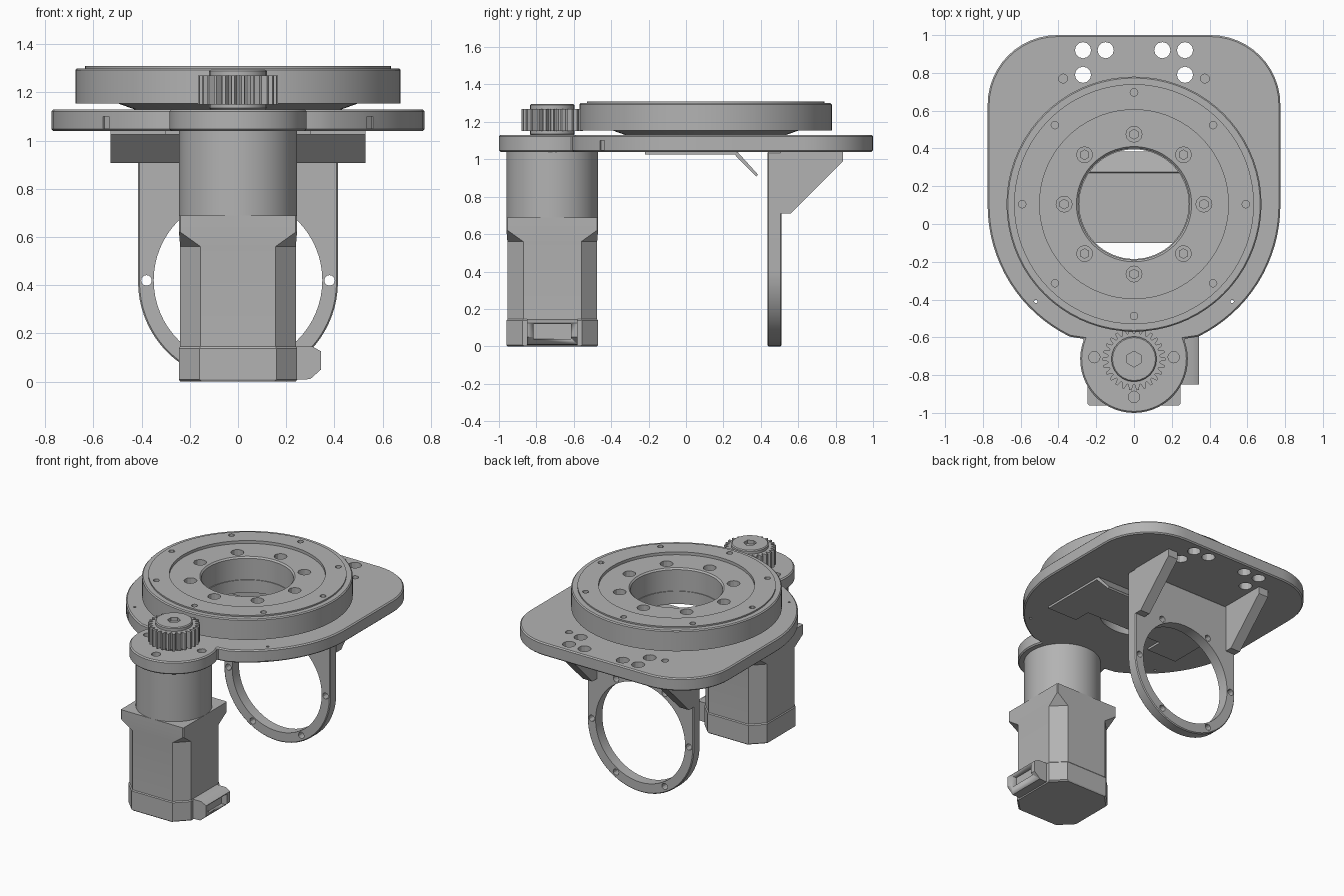
import bpy, bmesh, math
from mathutils import Matrix, Vector

if "Cube" in bpy.data.objects:
    bpy.data.objects.remove(bpy.data.objects["Cube"])

grey = bpy.data.materials.new("machined_grey")
grey.diffuse_color = (0.45, 0.45, 0.45, 1)
grey.use_nodes = True
grey.node_tree.nodes["Principled BSDF"].inputs["Base Color"].default_value = grey.diffuse_color
TX, MY = 0.105, -0.715          # y of the turntable axis and of the motor axis


def finish(name, bm, bevel=0):
    bmesh.ops.recalc_face_normals(bm, faces=bm.faces)
    me = bpy.data.meshes.new(name)
    bm.to_mesh(me)
    bm.free()
    ob = bpy.data.objects.new(name, me)
    bpy.context.collection.objects.link(ob)
    me.materials.append(grey)
    bpy.ops.object.select_all(action='DESELECT')
    ob.select_set(True)
    bpy.context.view_layer.objects.active = ob
    if bevel:
        m = ob.modifiers.new("edge", 'BEVEL')
        m.width, m.segments, m.limit_method, m.angle_limit = bevel, 1, 'ANGLE', 1.0
        bpy.ops.object.modifier_apply(modifier="edge")
    bpy.ops.object.shade_smooth_by_angle(angle=math.radians(30))
    return ob


def loft(bm, loops):
    """Solid through a stack of equal-length point loops."""
    rings = [[bm.verts.new(p) for p in lp] for lp in loops]
    n = len(rings[0])
    for a, b in zip(rings, rings[1:]):
        for i in range(n):
            bm.faces.new((a[i], a[(i + 1) % n], b[(i + 1) % n], b[i]))
    bm.faces.new(rings[0][::-1])
    bm.faces.new(rings[-1])


def prism(name, pts, a, b, place, bevel=0):
    bm = bmesh.new()
    loft(bm, [[place(p, q, h) for p, q in pts] for h in (a, b)])
    return finish(name, bm, bevel)


def flat(p, q, h): return (p, q, h)       # outline in xy, extruded along z
def upright(p, q, h): return (p, h, q)    # outline in xz, extruded along y
def sideways(p, q, h): return (h, p, q)   # outline in yz, extruded along x


def arc(cx, cy, r, a0, a1, n):
    return [(cx + r * math.cos(math.radians(a0 + (a1 - a0) * i / n)),
             cy + r * math.sin(math.radians(a0 + (a1 - a0) * i / n))) for i in range(n + 1)]


def lathe(name, prof, y, seg=72, closed=True):
    """Spin a closed (radius, z) profile about a vertical axis."""
    bm = bmesh.new()
    rings = [[bm.verts.new((r * math.cos(2 * math.pi * s / seg), y + r * math.sin(2 * math.pi * s / seg), z))
              for r, z in prof] for s in range(seg)]
    n = len(prof)
    for s in range(seg):
        a, b = rings[s], rings[(s + 1) % seg]
        for i in range(n):
            j = (i + 1) % n
            bm.faces.new((a[i], b[i], b[j], a[j]))
    return finish(name, bm)


def drill(ob, holes, axis='Z'):
    """Cut holes given as (x, y, z, radius, length, sides)."""
    bm = bmesh.new()
    rot = Matrix.Rotation(math.pi / 2, 4, 'X') if axis == 'Y' else Matrix()
    for x, y, z, r, length, sides in holes:
        bmesh.ops.create_cone(bm, cap_ends=True, segments=sides, radius1=r, radius2=r, depth=length,
                              matrix=Matrix.Translation((x, y, z)) @ rot)
    cutter = finish("hole_cutter", bm)
    cutter.hide_render = True
    m = ob.modifiers.new("holes", 'BOOLEAN')
    m.operation, m.solver, m.object = 'DIFFERENCE', 'EXACT', cutter
    bpy.context.view_layer.objects.active = ob
    bpy.ops.object.modifier_apply(modifier="holes")
    bpy.data.objects.remove(cutter)
    bpy.ops.object.select_all(action='DESELECT')
    ob.select_set(True)
    bpy.ops.object.shade_smooth_by_angle(angle=math.radians(30))


def polar(r, n, y=TX):
    return [(r * math.cos(2 * math.pi * i / n), y + r * math.sin(2 * math.pi * i / n)) for i in range(n)]


# Base plate: rounded rear corners, round front, lobe over the motor
right = arc(0, -0.715, 0.285, -90, 22, 16)
right += arc(0, 0.1, 0.775, -64, 0, 16)
right += arc(0.405, 0.63, 0.37, 0, 90, 12)
outline = right + [(-x, y) for x, y in right[::-1] if x > 0.001]
plate = prism("base_plate", outline, 1.04, 1.13, flat, 0.008)
holes = [(0, TX, 1.08, 0.29, 0.3, 64)]
for s in (-1, 1):
    holes += [(s * x, y, 1.08, r, 0.3, 12) for x, y, r in
              ((0.27, 0.92, 0.043), (0.15, 0.92, 0.043), (0.27, 0.79, 0.043),
               (0.375, 0.77, 0.024), (0.21, -0.705, 0.03), (0.52, -0.41, 0.009))]
    holes.append((s * 0.555, -0.455, 1.075, 0.025, 0.05, 4))
holes.append((0, -0.915, 1.08, 0.03, 0.3, 12))
drill(plate, holes)

# Turntable: wide ring with a recessed inner face and two bolt circles
table = lathe("turntable", [(0.295, 1.13), (0.43, 1.13), (0.5, 1.155), (0.675, 1.155), (0.675, 1.293),
                            (0.668, 1.30), (0.635, 1.30), (0.635, 1.31), (0.5, 1.31), (0.5, 1.29),
                            (0.305, 1.29), (0.295, 1.28)], TX)
drill(table, [(x, y, 1.28, 0.042, 0.14, 12) for x, y in polar(0.37, 8)] +
      [(x, y, 1.29, 0.02, 0.1, 12) for x, y in polar(0.592, 8)])
bm = bmesh.new()
for x, y in polar(0.37, 8):
    bmesh.ops.create_cone(bm, cap_ends=True, segments=6, radius1=0.028, radius2=0.028, depth=0.03,
                          matrix=Matrix.Translation((x, y, 1.225)))
finish("turntable_bolts", bm)

# Pinion: toothed wheel with a raised hub
teeth, gear = 26, []
for i in range(teeth):
    for f, r in ((-0.38, 0.138), (-0.16, 0.166), (0.16, 0.166), (0.38, 0.138)):
        a = 2 * math.pi * (i + f) / teeth
        gear.append((r * math.cos(a), MY + r * math.sin(a)))
prism("pinion_teeth", gear, 1.15, 1.27, flat)
hub = prism("pinion_hub", arc(0, MY, 0.12, 0, 345, 23), 1.13, 1.295, flat, 0.006)
drill(hub, [(0, MY, 1.29, 0.042, 0.05, 6)])

# Gearbox cylinder
prism("gearbox", arc(0, MY, 0.245, 0, 355, 71), 0.68, 1.045, flat)


def octagon(h, c, z):
    k = h - c
    return [(x, MY + y, z) for x, y in ((h, -k), (h, k), (k, h), (-k, h), (-h, k), (-h, -k), (-k, -h), (k, -h))]


# Motor: square flange tapering into a chamfered body, with an end cap
bm = bmesh.new()
loft(bm, [octagon(0.24, 0.085, 0.14), octagon(0.24, 0.085, 0.56), octagon(0.245, 0.006, 0.62),
          octagon(0.245, 0.006, 0.69)])
finish("motor_body", bm)
bm = bmesh.new()
loft(bm, [octagon(0.24, 0.09, 0), octagon(0.245, 0.085, 0.008), octagon(0.245, 0.085, 0.138),
          octagon(0.24, 0.085, 0.145)])
finish("motor_end_cap", bm)
# Cable socket on the end cap
sock = prism("motor_socket", [(0.2, 0.005), (0.3, 0.01), (0.345, 0.05), (0.345, 0.125), (0.31, 0.145),
                              (0.2, 0.145)], MY - 0.135, MY + 0.135, upright)
bm = bmesh.new()
bmesh.ops.create_cube(bm, size=1, matrix=Matrix.Translation((0.345, MY, 0.08)) @ Matrix.Diagonal((0.09, 0.2, 0.08, 1)))
cut = finish("socket_cutter", bm)
cut.hide_render = True
m = sock.modifiers.new("opening", 'BOOLEAN')
m.solver, m.object = 'EXACT', cut
bpy.context.view_layer.objects.active = sock
bpy.ops.object.modifier_apply(modifier="opening")
bpy.data.objects.remove(cut)

# Upright ring bracket with a large opening and small screw holes
ring = prism("ring_bracket", [(0.415, 1.04), (-0.415, 1.04)] + arc(0, 0.415, 0.415, 180, 360, 36),
             0.435, 0.51, upright, 0.006)
drill(ring, [(0, 0.47, 0.42, 0.35, 0.3, 64)] +
      [(x, 0.47, z, 0.022, 0.3, 12) for x, z in polar(0.38, 6, 0.42)], 'Y')

# Gussets behind the bracket
for s, side in ((1, "right"), (-1, "left")):
    prism("gusset_" + side, [(0.505, 1.04), (0.84, 1.04), (0.84, 0.99), (0.56, 0.71), (0.505, 0.71)],
          s * 0.34, s * 0.415, sideways)

# Thin sheet under the plate with a bent flap and a notched front edge
prism("under_sheet", [(-0.53, -0.22), (-0.3, -0.22), (-0.3, -0.1), (0.3, -0.1), (0.3, -0.22), (0.53, -0.22),
                      (0.53, 0.27), (-0.53, 0.27)], 1.025, 1.04, flat)
prism("under_sheet_flap", [(0.26, 1.025), (0.275, 1.04), (0.385, 0.918), (0.375, 0.908)], -0.53, 0.53, sideways)
